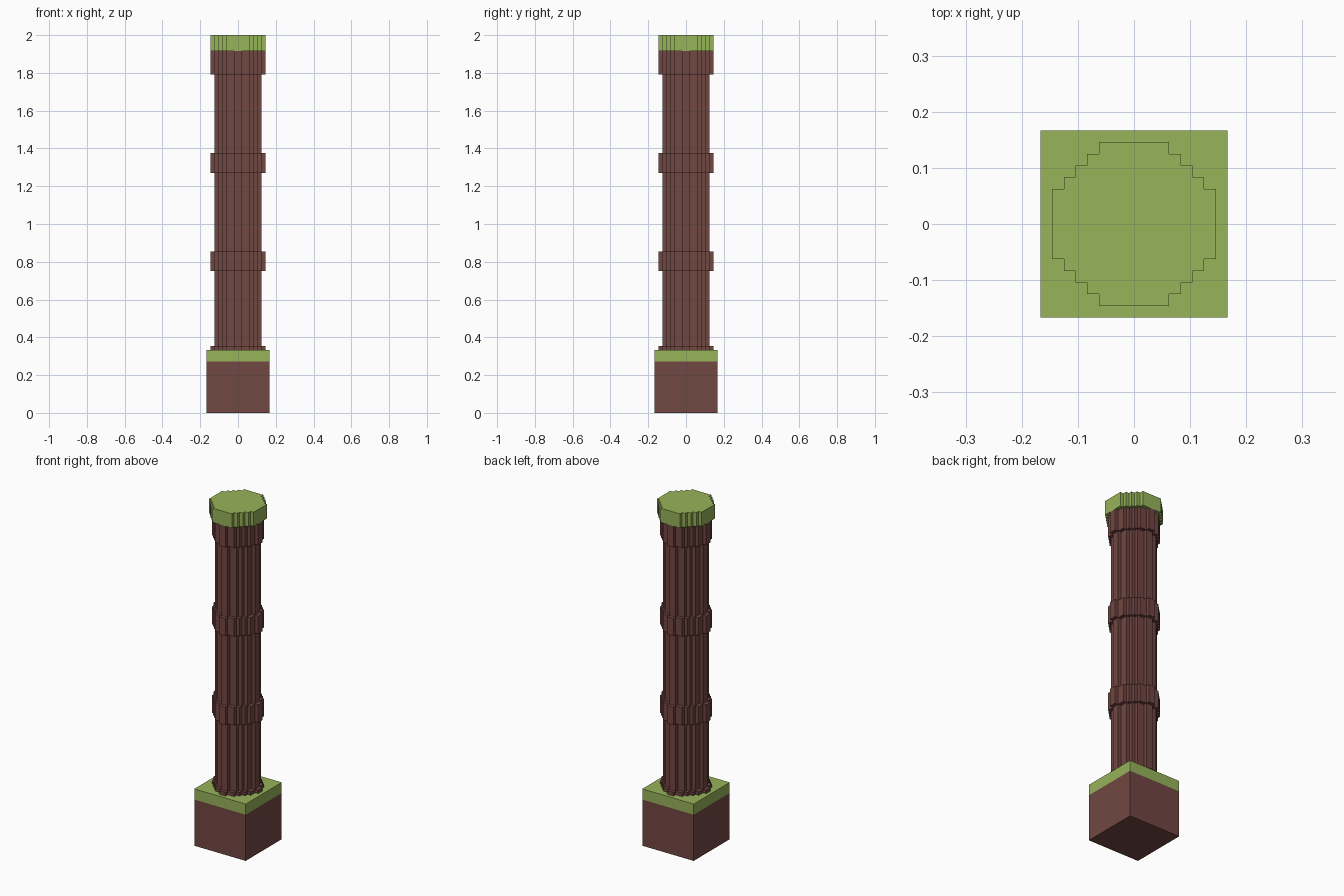
import bpy
import bmesh

cube = bpy.data.objects.get("Cube")
if cube:
    bpy.data.objects.remove(cube, do_unlink=True)

U = 1 / 48  # size of one block unit


def make_material(name, srgb):
    col = [((c / 255 + 0.055) / 1.055) ** 2.4 for c in srgb] + [1.0]
    mat = bpy.data.materials.new(name)
    mat.use_nodes = True
    mat.diffuse_color = col
    mat.node_tree.nodes["Principled BSDF"].inputs["Base Color"].default_value = col
    return mat


BROWN = make_material("earth brown", (113, 71, 66))
GREEN = make_material("moss green", (151, 179, 90))


def stepped_outline(corners):
    """Outline of a blocky disc from its outer corners in one quadrant."""
    quad = []
    for i, (x, y) in enumerate(corners):
        if i:
            quad.append((x, corners[i - 1][1]))  # inner corner of the step
        quad.append((x, y))
    outline = []
    for _ in range(4):
        outline += quad
        quad = [(-y, x) for x, y in quad]
    return outline


def prism(name, outline, levels, mats):
    """Stack of side walls between levels, closed at both ends; one material per storey."""
    bm = bmesh.new()
    loops = [[bm.verts.new((x * U, y * U, z * U)) for x, y in outline] for z in levels]
    n = len(outline)
    for s in range(len(levels) - 1):
        low, high = loops[s], loops[s + 1]
        for i in range(n):
            j = (i + 1) % n
            bm.faces.new((low[i], low[j], high[j], high[i])).material_index = s
    bm.faces.new(loops[0][::-1]).material_index = 0
    bm.faces.new(loops[-1]).material_index = len(mats) - 1
    mesh = bpy.data.meshes.new(name)
    bm.to_mesh(mesh)
    bm.free()
    for m in mats:
        mesh.materials.append(m)
    obj = bpy.data.objects.new(name, mesh)
    bpy.context.collection.objects.link(obj)
    return obj


SQUARE = [(8, -8), (8, 8), (-8, 8), (-8, -8)]
SHAFT = stepped_outline([(6, 1), (5, 3), (4, 4), (3, 5), (1, 6)])
RING = stepped_outline([(7, 1), (6, 3), (5, 4), (4, 5), (3, 6), (1, 7)])
CAP = stepped_outline([(7, 3), (6, 4), (5, 5), (4, 6), (3, 7)])

# Square base with a green upper band and top
prism("base_block", SQUARE, [0, 13, 16], [BROWN, GREEN])

# Column
prism("shaft", SHAFT, [16, 92], [BROWN])

# Rings around the column
for name, z0, z1 in (("foot_ring", 16, 17), ("lower_ring", 36, 41),
                     ("upper_ring", 61, 66), ("collar", 86, 92)):
    prism(name, RING, [z0, z1], [BROWN])

# Green cap on top
prism("cap", CAP, [92, 96], [GREEN])
